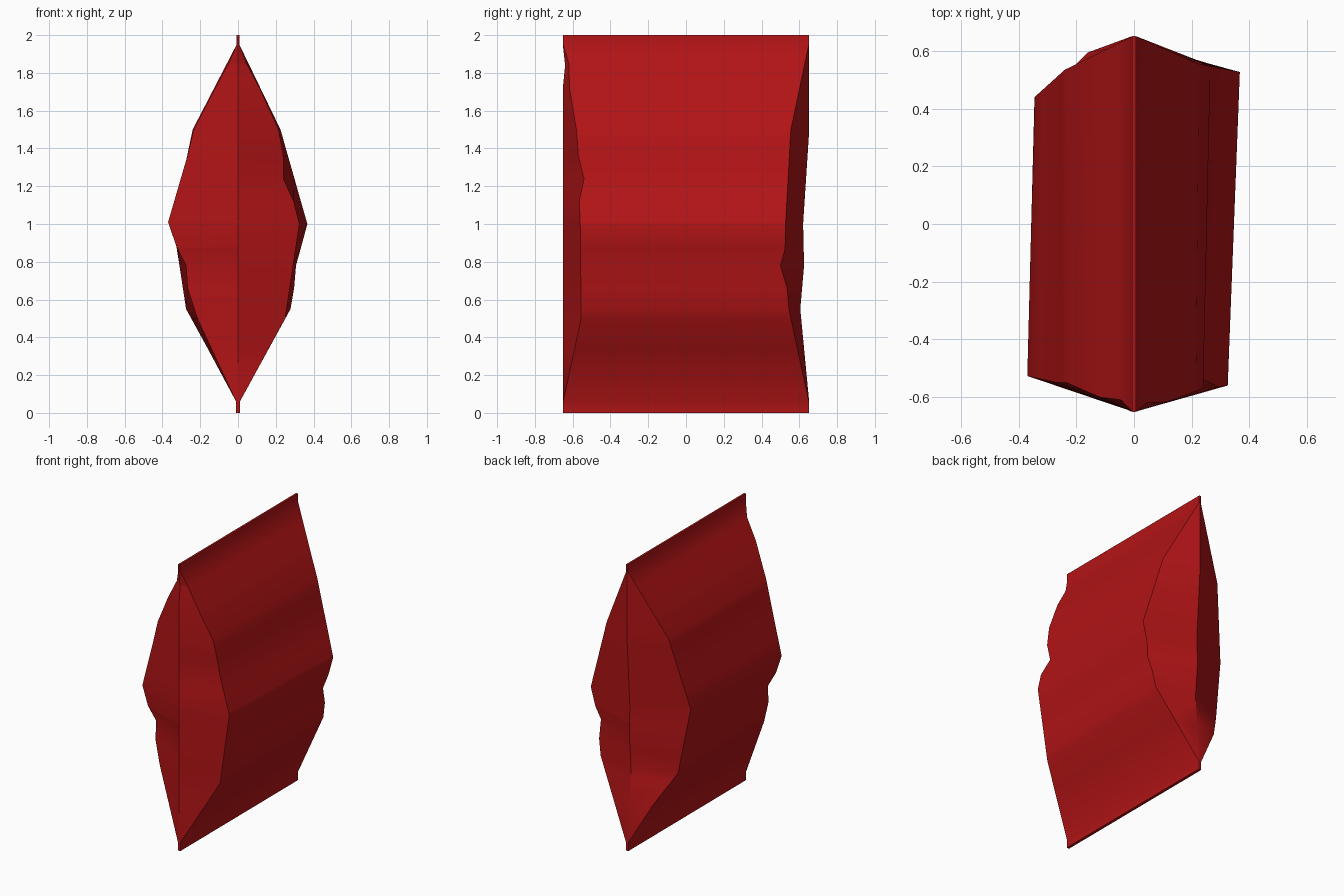
import bpy, bmesh, math

if "Cube" in bpy.data.objects:
    bpy.data.objects.remove(bpy.data.objects["Cube"])

# Long rails of the gusseted bag between the seals: (z, x, y)
right_front = [(.06, .01, -.65), (.5, .25, -.555), (1.0, .325, -.56), (1.12, .295, -.565),
               (1.24, .24, -.54), (1.36, .24, -.57), (1.5, .215, -.58), (1.72, .115, -.617),
               (1.85, .045, -.62), (1.95, .007, -.65)]
right_back = [(.06, .01, .65), (.55, .278, .545), (.66, .297, .535), (.78, .307, .50),
              (.87, .332, .525), (1.0, .367, .527), (1.5, .225, .555), (1.95, .007, .65)]
left_back = [(.06, -.01, .65), (.34, -.16, .595), (.55, -.275, .48), (.78, -.31, .46),
             (1.0, -.345, .44), (1.5, -.24, .535), (1.95, -.007, .65)]
left_front = [(.06, -.01, -.65), (.5, -.215, -.555), (.66, -.267, -.53), (.78, -.275, -.51),
              (.88, -.325, -.53), (1.01, -.37, -.527), (1.36, -.268, -.55), (1.5, -.235, -.55),
              (1.72, -.12, -.60), (1.86, -.045, -.61), (1.95, -.007, -.65)]
fold_front = [(.06, 0, -.652), (1.72, 0, -.652), (1.84, 0, -.64), (1.95, 0, -.652)]
fold_back = [(.06, 0, .652), (.55, 0, .605), (.78, 0, .625), (1.0, 0, .62),
             (1.46, 0, .65), (1.95, 0, .652)]
rails = [fold_front, right_front, right_back, fold_back, left_back, left_front]


def at(rail, z):
    """Point on a rail at height z."""
    for (z0, x0, y0), (z1, x1, y1) in zip(rail, rail[1:]):
        if z <= z1:
            t = max(0, (z - z0) / (z1 - z0))
            return (x0 + t * (x1 - x0), y0 + t * (y1 - y0), z)
    return (rail[-1][1], rail[-1][2], z)


# Loft through every height where a rail bends, plus the two flat seals
heights = sorted({p[0] for r in rails for p in r} | {0, 2})
bm = bmesh.new()
rings = [[bm.verts.new(at(r, z)) for r in rails] for z in heights]
n = len(rails)
for a, b in zip(rings, rings[1:]):
    for i in range(n):
        j = (i + 1) % n
        bm.faces.new((a[i], a[j], b[j], b[i]))
bm.faces.new(rings[0][::-1])
bm.faces.new(rings[-1])
bmesh.ops.recalc_face_normals(bm, faces=bm.faces)
mesh = bpy.data.meshes.new("bag")
bm.to_mesh(mesh)
bm.free()
bag = bpy.data.objects.new("bag", mesh)
bpy.context.collection.objects.link(bag)

# Red foil
red = bpy.data.materials.new("red_foil")
red.diffuse_color = (.45, .007, .008, 1)
red.use_nodes = True
red.node_tree.nodes["Principled BSDF"].inputs["Base Color"].default_value = red.diffuse_color
mesh.materials.append(red)

bpy.context.view_layer.objects.active = bag
bag.select_set(True)
bpy.ops.object.shade_smooth_by_angle(angle=math.radians(30))
